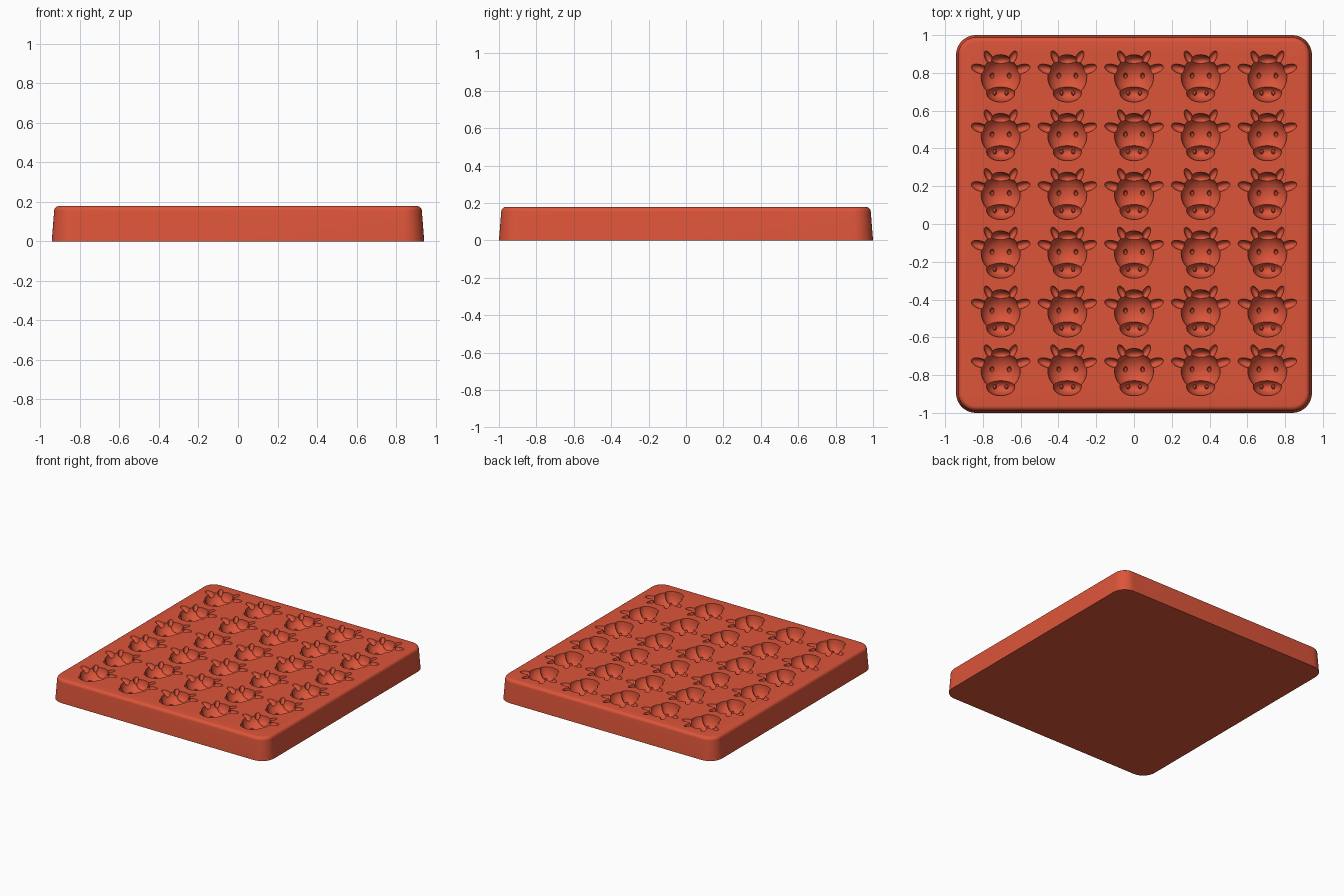
import bpy, bmesh, math
from mathutils import Matrix, Vector

cube = bpy.data.objects.get("Cube")
if cube:
    bpy.data.objects.remove(cube, do_unlink=True)

TOP = 0.178
COLUMNS, ROWS = 5, 6
STEP_X, STEP_Y = 0.353, 0.311

red = bpy.data.materials.new("brick red")
red.use_nodes = True
red.diffuse_color = (0.72, 0.09, 0.042, 1)
red.node_tree.nodes["Principled BSDF"].inputs["Base Color"].default_value = red.diffuse_color


def make_object(name, bm):
    bmesh.ops.recalc_face_normals(bm, faces=bm.faces)
    mesh = bpy.data.meshes.new(name)
    bm.to_mesh(mesh)
    bm.free()
    mesh.materials.append(red)
    obj = bpy.data.objects.new(name, mesh)
    bpy.context.collection.objects.link(obj)
    return obj


def rounded_ring(bm, inset, z, radius=0.105, steps=10):
    """One rounded-rectangle loop of vertices."""
    hx, hy, r = 0.942 - inset, 1.0 - inset, radius - inset
    ring = []
    for corner, (sx, sy) in enumerate([(1, 1), (-1, 1), (-1, -1), (1, -1)]):
        for i in range(steps + 1):
            a = math.pi / 2 * (corner + i / steps)
            ring.append(bm.verts.new((sx * (hx - r) + r * math.cos(a),
                                      sy * (hy - r) + r * math.sin(a), z)))
    return ring


# Tapered slab with a rounded upper edge
bm = bmesh.new()
profile = [(0, 0)]
edge = 0.025
for i in range(7):
    a = math.pi / 2 * i / 6
    profile.append((0.012 + edge * (1 - math.cos(a)), TOP - edge * (1 - math.sin(a))))
rings = [rounded_ring(bm, inset, z) for inset, z in profile]
for low, high in zip(rings, rings[1:]):
    for i in range(len(low)):
        j = (i + 1) % len(low)
        bm.faces.new((low[i], low[j], high[j], high[i]))
bm.faces.new(rings[0])
bm.faces.new(rings[-1])
tray = make_object("mould_tray", bm)


def carve(name, center, size, angle=0, paired=False, depth=0, segments=24, operation='DIFFERENCE'):
    """Cut (or add) one ellipsoid feature in every cavity of the grid."""
    bm = bmesh.new()
    for col in range(COLUMNS):
        for row in range(ROWS):
            cx = (col - (COLUMNS - 1) / 2) * STEP_X
            cy = (row - (ROWS - 1) / 2) * STEP_Y
            for side in ((-1, 1) if paired else (1,)):
                place = Vector((cx + side * center[0], cy + center[1], TOP + 0.003 - depth))
                matrix = (Matrix.Translation(place)
                          @ Matrix.Rotation(side * math.radians(angle), 4, 'Z')
                          @ Matrix.Diagonal((*size, 1)))
                bmesh.ops.create_uvsphere(bm, u_segments=segments, v_segments=segments // 2,
                                          radius=1, matrix=matrix)
    cutter = make_object(name, bm)
    cutter.hide_render = True
    mod = tray.modifiers.new(name, 'BOOLEAN')
    mod.operation = operation
    mod.solver = 'MANIFOLD'
    mod.object = cutter
    bpy.ops.object.select_all(action='DESELECT')
    bpy.context.view_layer.objects.active = tray
    tray.select_set(True)
    bpy.ops.object.modifier_apply(modifier=mod.name)
    bpy.data.objects.remove(cutter, do_unlink=True)


# Animal head cavities
carve("head_cutter", (0, 0), (0.104, 0.104, 0.085), segments=32)
carve("hair_tuft_cutter", (0, 0.085), (0.055, 0.034, 0.065))
carve("muzzle_cutter", (0, -0.084), (0.075, 0.048, 0.1), segments=28)
carve("ear_cutter", (0.108, 0.042), (0.05, 0.024, 0.035), angle=18, paired=True)
carve("horn_cutter", (0.062, 0.1), (0.019, 0.043, 0.035), angle=-28, paired=True)

# Eye pits and raised nostril studs on the cavity floor
carve("eye_cutter", (0.045, 0.008), (0.012, 0.015, 0.016), paired=True, depth=0.076, segments=12)
carve("nostril_stud", (0.032, -0.084), (0.011, 0.014, 0.014), paired=True, depth=0.09,
      segments=12, operation='UNION')

bpy.ops.object.shade_smooth_by_angle(angle=math.radians(30))
